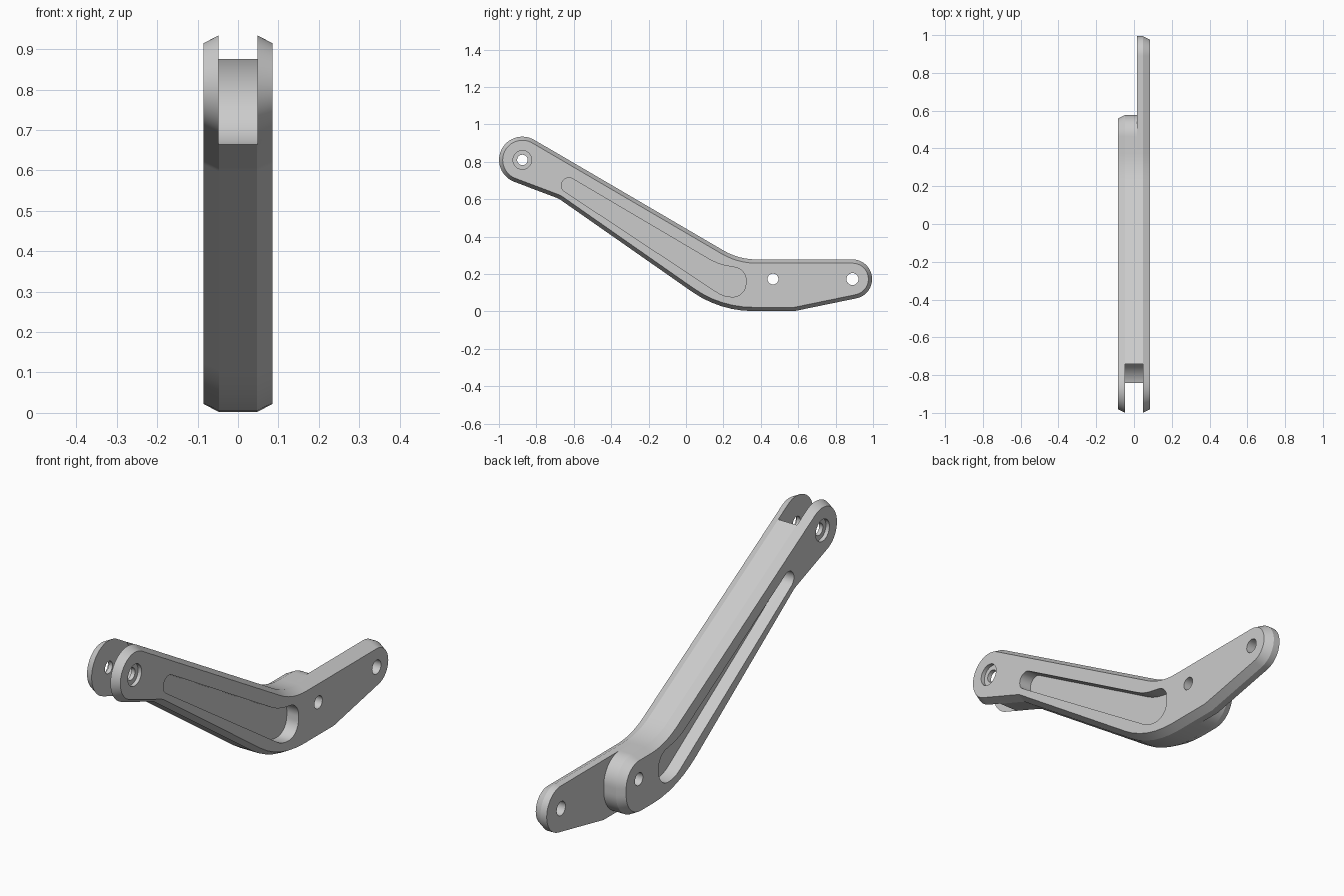
import bpy, bmesh, math
from mathutils import Vector

cube = bpy.data.objects.get("Cube")
if cube:
    bpy.data.objects.remove(cube, do_unlink=True)

metal = bpy.data.materials.new("light_grey_metal")
metal.use_nodes = True
grey = (0.6, 0.6, 0.6, 1)
metal.diffuse_color = grey
metal.node_tree.nodes["Principled BSDF"].inputs["Base Color"].default_value = grey


def arc(cy, cz, r, a0, a1, n):
    """Points on an arc in the y-z plane, angles in degrees."""
    angles = [math.radians(a0 + (a1 - a0) * i / n) for i in range(n + 1)]
    return [(cy + r * math.cos(a), cz + r * math.sin(a), 0) for a in angles]


def rounded(corners, step=6):
    """Replace every corner (y, z, radius) with a tangent arc."""
    pts = []
    for i, (y, z, r) in enumerate(corners):
        p = Vector((y, z))
        if r == 0:
            pts.append(p)
            continue
        a = (Vector(corners[i - 1][:2]) - p).normalized()
        b = (Vector(corners[(i + 1) % len(corners)][:2]) - p).normalized()
        half = a.angle(b) / 2
        centre = p + (a + b).normalized() * r / math.sin(half)
        start = p + a * r / math.tan(half) - centre
        end = p + b * r / math.tan(half) - centre
        sweep = math.atan2(start.x * end.y - start.y * end.x, start.dot(end))
        n = max(2, math.ceil(abs(math.degrees(sweep)) / step))
        for k in range(n + 1):
            t = math.atan2(start.y, start.x) + sweep * k / n
            pts.append(centre + r * Vector((math.cos(t), math.sin(t))))
    return pts


def inset(pts, d):
    """Move a counter-clockwise outline inward by d."""
    out = []
    for i, p in enumerate(pts):
        u = (p - pts[i - 1]).normalized()
        v = (pts[(i + 1) % len(pts)] - p).normalized()
        n1, n2 = Vector((-u.y, u.x)), Vector((-v.y, v.x))
        out.append(p + (n1 + n2) * d / (1 + n1.dot(n2)))
    return out


def loft(name, pts, sections):
    """Solid from one outline placed at several (x, inset) sections."""
    bm = bmesh.new()
    rings = [[bm.verts.new((x, p.x, p.y)) for p in inset(pts, d)]
             for x, d in sections]
    n = len(pts)
    for lo, hi in zip(rings, rings[1:]):
        for i in range(n):
            j = (i + 1) % n
            bm.faces.new((lo[i], lo[j], hi[j], hi[i]))
    bm.faces.new(rings[0][::-1])
    bm.faces.new(rings[-1])
    bmesh.ops.recalc_face_normals(bm, faces=bm.faces)
    mesh = bpy.data.meshes.new(name)
    bm.to_mesh(mesh)
    bm.free()
    mesh.materials.append(metal)
    obj = bpy.data.objects.new(name, mesh)
    bpy.context.collection.objects.link(obj)
    return obj


def combine(target, other, operation):
    mod = target.modifiers.new("cut", "BOOLEAN")
    mod.operation, mod.object, mod.solver = operation, other, "EXACT"
    bpy.context.view_layer.objects.active = target
    bpy.ops.object.modifier_apply(modifier=mod.name)
    bpy.data.objects.remove(other, do_unlink=True)


def cut_disc(y, z, r, x0, x1, n=32):
    pts = [Vector(p[:2]) for p in arc(y, z, r, 0, 360, n)[:-1]]
    combine(arm, loft("disc_cutter", pts, [(x0, 0), (x1, 0)]), "DIFFERENCE")


# Shared fork end and bend
PIN = (-0.875, 0.81)
TAIL = (0.89, 0.173)
BOSS = (0.465, 0.173)
fork = arc(*PIN, 0.125, 59.6, 249.4, 32) + [(-0.68, 0.603, 0.08), (0.18, 0.002, 0.57)]
bend = [(0.282, 0.278, 0.35)]

# Long half with the tail, and short half ending in a rounded boss
long_outline = fork + [(0.58, 0.002, 0)] + arc(*TAIL, 0.105, -78, 90, 28) + bend
short_outline = fork + [(0.578, 0.002, 0.13), (0.578, 0.278, 0.115)] + bend
arm = loft("linkage_arm", rounded(long_outline),
           [(0.015, 0), (0.047, 0), (0.085, 0.02)])
short_half = loft("short_half", rounded(short_outline),
                  [(-0.085, 0.02), (-0.047, 0), (0.015, 0)])
combine(arm, short_half, "UNION")

# Fork slot
cut_disc(*PIN, 0.15, -0.048, 0.048, 64)

# Pocket on each flank
pocket = rounded([(-0.655, 0.738, 0.04), (-0.67, 0.655, 0.04), (0.2, 0.08, 0.15),
                  (0.315, 0.075, 0.07), (0.325, 0.225, 0.07), (0.17, 0.252, 0.3)])
for side in (-1, 1):
    cutter = loft("pocket_cutter", pocket, [(side * 0.025, 0), (side * 0.1, 0)])
    combine(arm, cutter, "DIFFERENCE")
    # Counterbore round the fork pin
    cut_disc(*PIN, 0.05, side * 0.067, side * 0.1)

# Through holes
for centre, radius in ((PIN, 0.028), (BOSS, 0.029), (TAIL, 0.032)):
    cut_disc(*centre, radius, -0.2, 0.2)

bpy.ops.object.select_all(action="DESELECT")
arm.select_set(True)
bpy.context.view_layer.objects.active = arm
bpy.ops.object.shade_smooth_by_angle(angle=math.radians(20))
